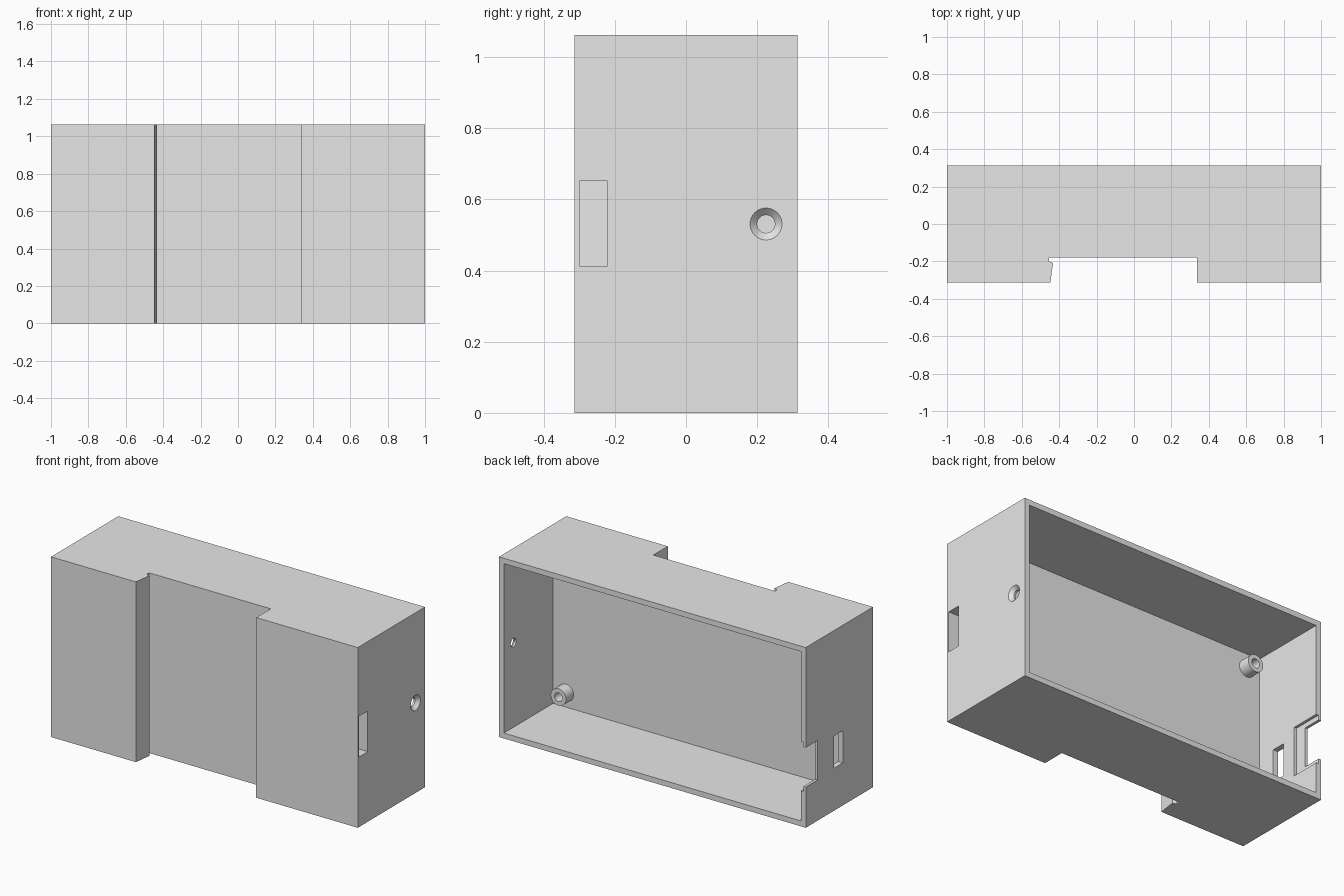
import bpy, bmesh
from math import radians
from mathutils import Matrix, Vector

cube = bpy.data.objects.get("Cube")
if cube:
    bpy.data.objects.remove(cube, do_unlink=True)

HX, HY, H = 1.0, 0.313, 1.062   # half width, half depth, height
WALL = 0.032
FLOOR = -0.145                  # inner face of the front panel

grey = bpy.data.materials.new("light grey plastic")
grey.use_nodes = True
colour = (0.8, 0.8, 0.8, 1)
grey.diffuse_color = colour
grey.node_tree.nodes["Principled BSDF"].inputs["Base Color"].default_value = colour


def finish(name, bm):
    bmesh.ops.recalc_face_normals(bm, faces=bm.faces)
    mesh = bpy.data.meshes.new(name)
    bm.to_mesh(mesh)
    bm.free()
    mesh.materials.append(grey)
    obj = bpy.data.objects.new(name, mesh)
    bpy.context.collection.objects.link(obj)
    return obj


def box(name, x, y, z):
    bm = bmesh.new()
    bmesh.ops.create_cube(bm, size=1)
    for v in bm.verts:
        v.co = Vector([lo + (c + 0.5) * (hi - lo) for c, (lo, hi) in zip(v.co, (x, y, z))])
    return finish(name, bm)


def cone(name, centre, axis, r1, r2, depth):
    """Cone or cylinder whose r1 end faces away from the axis direction."""
    bm = bmesh.new()
    turn = Vector(axis).to_track_quat('Z', 'Y').to_matrix().to_4x4()
    bmesh.ops.create_cone(bm, cap_ends=True, segments=48, radius1=r1, radius2=r2,
                          depth=depth, matrix=Matrix.Translation(centre) @ turn)
    return finish(name, bm)


def cut(obj, cutters):
    for c in cutters:
        c.hide_render = True
        mod = obj.modifiers.new("cut", 'BOOLEAN')
        mod.operation, mod.solver, mod.object = 'DIFFERENCE', 'EXACT', c
    bpy.context.view_layer.update()
    graph = bpy.context.evaluated_depsgraph_get()
    mesh = bpy.data.meshes.new_from_object(obj.evaluated_get(graph))
    obj.modifiers.clear()
    obj.data = mesh
    for c in cutters:
        bpy.data.objects.remove(c, do_unlink=True)


def smooth(obj):
    bpy.ops.object.select_all(action='DESELECT')
    obj.select_set(True)
    bpy.context.view_layer.objects.active = obj
    bpy.ops.object.shade_smooth_by_angle(angle=radians(30))


# Case outline with the rail channel and its hooked lip, extruded upward
outline = [(-HX, HY), (-HX, -HY), (-0.447, -HY), (-0.433, -0.208), (-0.455, -0.2),
           (-0.455, -0.178), (0.338, -0.178), (0.338, -HY), (HX, -HY), (HX, HY)]
bm = bmesh.new()
base = bm.faces.new([bm.verts.new((x, y, 0)) for x, y in outline])
top = bmesh.ops.extrude_face_region(bm, geom=[base])["geom"]
bmesh.ops.translate(bm, vec=(0, 0, H), verts=[g for g in top if isinstance(g, bmesh.types.BMVert)])
case = finish("case", bm)

inner = HX - WALL
cut(case, [
    # Open back cavity
    box("cavity", (-inner, inner), (FLOOR, 0.5), (WALL, H - WALL)),
    # Clip slide tunnel from the left side into the channel
    box("clip_tunnel", (0.2, 1.1), (-0.3, -0.22), (0.413, 0.652)),
    # Countersunk screw hole
    cone("screw_hole", (HX, 0.225, H / 2), (1, 0, 0), 0.025, 0.025, 0.2),
    cone("countersink", (HX - 0.01, 0.225, H / 2), (1, 0, 0), 0.025, 0.045, 0.0202),
    # Connector openings in the right wall
    box("small_port", (-1.1, -0.9), (-0.033, 0.051), (0.25, 0.44)),
    box("large_port", (-1.1, -0.9), (0.205, 0.5), (0.24, 0.472)),
    box("port_recess", (-inner - WALL / 2, -0.9), (0.135, 0.5), (0.21, 0.5)),
])
smooth(case)

# Two screw posts in opposite corners
for side, name in ((1, "lower_post"), (-1, "upper_post")):
    x, z = side * 0.884, H / 2 - side * 0.413
    post = cone(name, (x, FLOOR + 0.035, z), (0, 1, 0), 0.05, 0.05, 0.072)
    cut(post, [cone("post_bore", (x, FLOOR + 0.04, z), (0, 1, 0), 0.026, 0.026, 0.2)])
    smooth(post)
